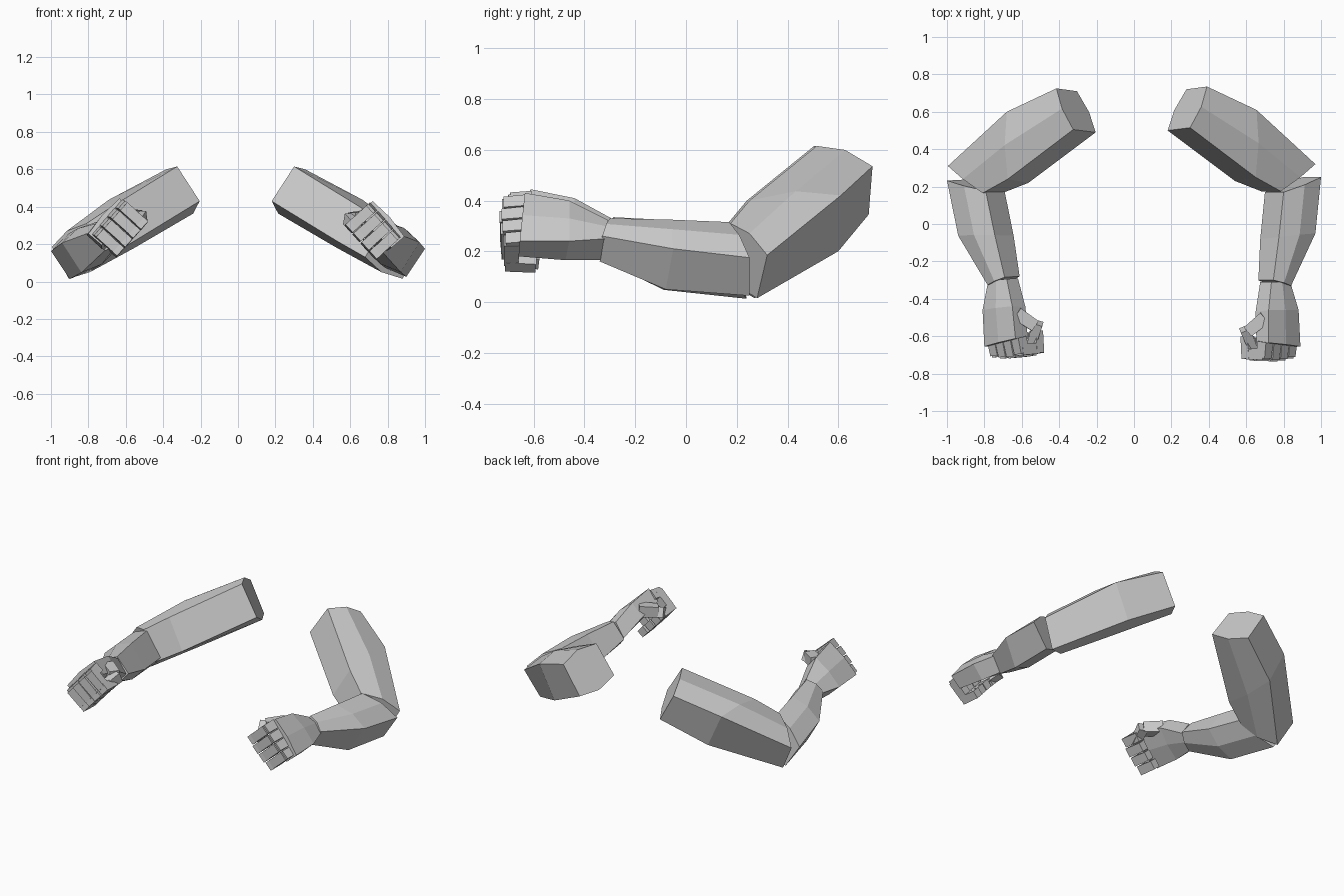
import bpy, bmesh, math
from mathutils import Vector, Matrix

if "Cube" in bpy.data.objects:
    bpy.data.objects.remove(bpy.data.objects["Cube"])

grey = bpy.data.materials.new("plain grey")
grey.diffuse_color = (0.6, 0.6, 0.6, 1)
grey.use_nodes = True
grey.node_tree.nodes["Principled BSDF"].inputs["Base Color"].default_value = grey.diffuse_color


def make(name, bm, xform):
    bmesh.ops.transform(bm, matrix=xform, verts=bm.verts)
    bmesh.ops.recalc_face_normals(bm, faces=bm.faces)
    me = bpy.data.meshes.new(name)
    bm.to_mesh(me)
    bm.free()
    me.materials.append(grey)
    ob = bpy.data.objects.new(name, me)
    bpy.context.collection.objects.link(ob)


def limb(name, sections, bulge, xform):
    """Loft four-corner sections, with a raised crease along the top and bottom sides."""
    bm = bmesh.new()
    rings = []
    for sec in sections:
        a, b, c, d = (Vector(p) for p in sec)
        up = ((a + b) - (c + d)) * 0.5 * bulge
        pts = [a, (a + b) / 2 + up, b, c, (c + d) / 2 - up, d]
        rings.append([bm.verts.new(p) for p in pts])
    for r, s in zip(rings, rings[1:]):
        for i in range(6):
            j = (i + 1) % 6
            bm.faces.new((r[i], r[j], s[j], s[i]))
    bm.faces.new(rings[0])
    bm.faces.new(rings[-1])
    make(name, bm, xform)


def bar(name, p, q, side, width, depth, xform, taper=0.9):
    """Box running from p to q, slightly narrower at the far end."""
    p, q = Vector(p), Vector(q)
    ax = (q - p).normalized()
    s = Vector(side)
    s = (s - ax * s.dot(ax)).normalized()
    t = ax.cross(s)
    bm = bmesh.new()
    ends = []
    for c, k in ((p, 0.5), (q, 0.5 * taper)):
        ends.append([bm.verts.new(c + s * width * k * i + t * depth * k * j)
                     for i, j in ((-1, -1), (1, -1), (1, 1), (-1, 1))])
    for i in range(4):
        j = (i + 1) % 4
        bm.faces.new((ends[0][i], ends[0][j], ends[1][j], ends[1][i]))
    bm.faces.new(ends[0])
    bm.faces.new(ends[1])
    make(name, bm, xform)


# Section corners: inner top, outer top, outer bottom, inner bottom
UPPER = [
    [(.30, .515, .615), (.39, .735, .535), (.28, .72, .345), (.18, .50, .43)],
    [(.65, .25, .40), (.655, .61, .42), (.55, .60, .20), (.54, .23, .21)],
    [(.785, .175, .31), (.97, .32, .185), (.88, .28, .015), (.68, .175, .13)],
]
FORE = [
    [(.80, .17, .315), (1.0, .25, .175), (.90, .25, .025), (.70, .17, .16)],
    [(.775, -.07, .325), (.97, -.05, .21), (.87, -.08, .05), (.675, -.08, .18)],
    [(.745, -.30, .33), (.84, -.33, .26), (.77, -.34, .16), (.665, -.30, .235)],
]
HAND = [
    [(.735, -.31, .325), (.835, -.31, .25), (.77, -.31, .165), (.675, -.31, .235)],
    [(.72, -.46, .40), (.88, -.46, .24), (.80, -.475, .165), (.65, -.47, .32)],
    [(.72, -.635, .43), (.89, -.655, .24), (.82, -.66, .18), (.655, -.64, .36)],
]

ROW = Vector((.67, 0, -.74))    # along the knuckles
BACK = Vector((.74, 0, .67))    # out of the back of the hand
FWD = Vector((0, -1, 0))


def arm(side, up_m, fore_m):
    limb(side + "_upper_arm", UPPER, 0.13, up_m)
    limb(side + "_forearm", FORE, 0.13, fore_m)
    limb(side + "_hand", HAND, 0.12, fore_m)
    # Four curled fingers, three boxes each
    for i in range(4):
        k = Vector((.728, -.63, .405)) + ROW * (.064 * i)
        reach = (0, .008, .004, -.008)[i]

        def at(f, n):
            return k + FWD * (f + reach) - BACK * n
        joints = [("knuckle", at(0, .035), at(.085, .045), .062),
                  ("middle", at(.066, .03), at(.066, .15), .06),
                  ("tip", at(.09, .155), at(-.03, .165), .052)]
        for part, p, q, depth in joints:
            bar(f"{side}_finger_{i + 1}_{part}", p, q, ROW, .058, depth, fore_m, .95)
    # Thumb bent across the inner edge of the fist
    bar(side + "_thumb_base", (.70, -.50, .345), (.61, -.575, .335), (0, 0, 1),
        .075, .07, fore_m)
    bar(side + "_thumb_tip", (.592, -.56, .335), (.635, -.665, .285), (0, 0, 1),
        .065, .055, fore_m)


arm("right", Matrix.Identity(4), Matrix.Identity(4))

# Opposite arm is mirrored, with its forearm turned a little further inward
mirror = Matrix.Scale(-1, 4, (1, 0, 0))
pivot = Vector((-.9, .25, .1))
turn = (Matrix.Translation(pivot + Vector((0, -.01, -.012))) @ Matrix.Rotation(.1, 4, 'Z')
        @ Matrix.Rotation(-.03, 4, 'X') @ Matrix.Translation(-pivot))
arm("left", Matrix.Translation((-.025, -.01, 0)) @ mirror, turn @ mirror)
